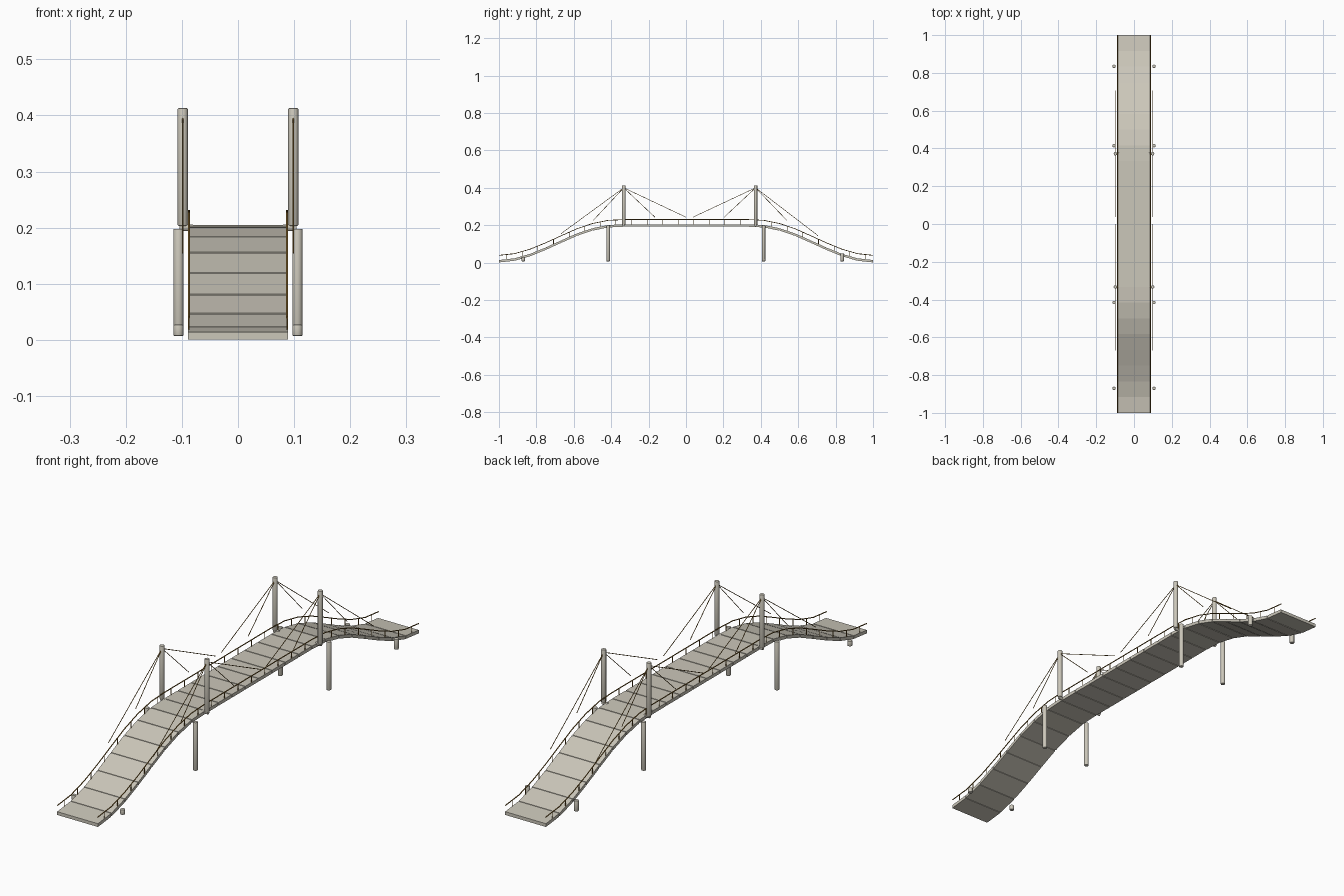
import bpy, bmesh, math
from mathutils import Vector

if "Cube" in bpy.data.objects:
    bpy.data.objects.remove(bpy.data.objects["Cube"])

STEP = 1 / 12
HALF = 0.089                     # half width of the deck
THICK = 0.013
RAMP = [0.014, 0.023, 0.047, 0.081, 0.119, 0.156, 0.184, 0.201, 0.205]


def material(name, rgb):
    m = bpy.data.materials.new(name)
    m.diffuse_color = (*rgb, 1)
    m.use_nodes = True
    m.node_tree.nodes["Principled BSDF"].inputs["Base Color"].default_value = m.diffuse_color
    return m


stone = material("warm grey concrete", (0.60, 0.57, 0.49))
bronze = material("bronze brown", (0.27, 0.15, 0.03))


def deck_z(y):
    """Height of the walking surface: flat middle, curved ramps."""
    t = (1 - min(abs(y), 1)) / STEP
    i = int(t)
    if i >= len(RAMP) - 1:
        return RAMP[-1]
    return RAMP[i] + (RAMP[i + 1] - RAMP[i]) * (t - i)


def finish(name, bm, mat):
    bmesh.ops.recalc_face_normals(bm, faces=bm.faces)
    me = bpy.data.meshes.new(name)
    bm.to_mesh(me)
    bm.free()
    me.materials.append(mat)
    ob = bpy.data.objects.new(name, me)
    bpy.context.collection.objects.link(ob)
    return ob


def slab(bm, y0, y1, half, top, bottom):
    """Deck piece that follows the ramp slope between y0 and y1."""
    vs = [bm.verts.new((x, y, deck_z(y) - d))
          for y in (y0, y1)
          for x, d in ((-half, top), (half, top), (half, bottom), (-half, bottom))]
    for i in range(4):
        j = (i + 1) % 4
        bm.faces.new((vs[i], vs[j], vs[j + 4], vs[i + 4]))
    bm.faces.new(vs[:4])
    bm.faces.new(vs[4:])


def rod(bm, a, b, r, sides=6):
    """Cylinder between two points."""
    a, b = Vector(a), Vector(b)
    d = b - a
    rot = d.to_track_quat('Z', 'Y').to_matrix().to_4x4()
    rot.translation = (a + b) / 2
    bmesh.ops.create_cone(bm, cap_ends=True, segments=sides, radius1=r,
                          radius2=r, depth=d.length, matrix=rot)


def column(name, x, y, z0, z1, r=0.009):
    """Round column with softened rims."""
    bm = bmesh.new()
    rod(bm, (x, y, z0), (x, y, z1), r, 20)
    ob = finish(name, bm, stone)
    bev = ob.modifiers.new("rim", 'BEVEL')
    bev.width, bev.segments, bev.limit_method = 0.002, 2, 'ANGLE'
    for p in ob.data.polygons:
        p.use_smooth = len(p.vertices) == 4
    return ob


# Deck panels, with narrow recessed joints between them
panels, joints = bmesh.new(), bmesh.new()
GAP = 0.002
for i in range(24):
    y0, y1 = -1 + i * STEP, -1 + (i + 1) * STEP
    slab(panels, y0 + (GAP if i else 0), y1 - (GAP if i < 23 else 0), HALF, 0, THICK)
    if i:
        slab(joints, y0 - GAP, y0, HALF - 0.002, 0.002, THICK - 0.002)
        slab(joints, y0, y0 + GAP, HALF - 0.002, 0.002, THICK - 0.002)
finish("deck_panels", panels, stone)
finish("deck_joints", joints, stone)

# Each pylon: y position, then cable anchors (y, z)
PYLONS = [(-0.333, [(-0.668, 0.155), (-0.497, 0.225), (-0.166, 0.243), (0.0, 0.243)]),
          (0.372, [(0.037, 0.243), (0.204, 0.243), (0.54, 0.225), (0.706, 0.144)])]
# Each pier: y position, top height
PIERS = [(-0.87, 0.027), (-0.416, 0.198), (0.415, 0.198), (0.835, 0.049)]

for side, s in (("left", -1), ("right", 1)):
    # Handrail following the deck
    bm = bmesh.new()
    x, r = s * 0.0875, 0.002
    rings = []
    for i in range(25):
        y = -1 + i * STEP
        z = deck_z(y) + 0.025
        rings.append([bm.verts.new((x + r * math.cos(a), y, z + r * math.sin(a)))
                      for a in (k * math.tau / 8 for k in range(8))])
    for a, b in zip(rings, rings[1:]):
        for k in range(8):
            f = bm.faces.new((a[k], a[(k + 1) % 8], b[(k + 1) % 8], b[k]))
            f.smooth = True
    bm.faces.new(rings[0])
    bm.faces.new(rings[-1])
    finish(side + "_handrail", bm, bronze)

    # Railing posts
    bm = bmesh.new()
    for i in range(24):
        y = -1 + (i + 0.5) * STEP
        z = deck_z(y)
        rod(bm, (x, y, z - 0.004), (x, y, z + 0.025), 0.0015)
    finish(side + "_railing_posts", bm, bronze)

    # Piers beside the deck
    for n, (y, top) in enumerate(PIERS):
        column(f"{side}_pier_{n + 1}", s * 0.106, y, 0.007, top)

    # Pylons with brackets to the deck, and their stay cables
    cables, brackets = bmesh.new(), bmesh.new()
    px = s * 0.0985
    for n, (y, anchors) in enumerate(PYLONS):
        column(f"{side}_pylon_{n + 1}", px, y, 0.203, 0.413)
        rod(brackets, (s * 0.08, y, 0.2), (s * 0.104, y, 0.2), 0.006, 12)
        for ay, az in anchors:
            rod(cables, (px, y, 0.4), (px, ay, az), 0.0013)
    finish(side + "_pylon_brackets", brackets, stone)
    finish(side + "_stay_cables", cables, bronze)
